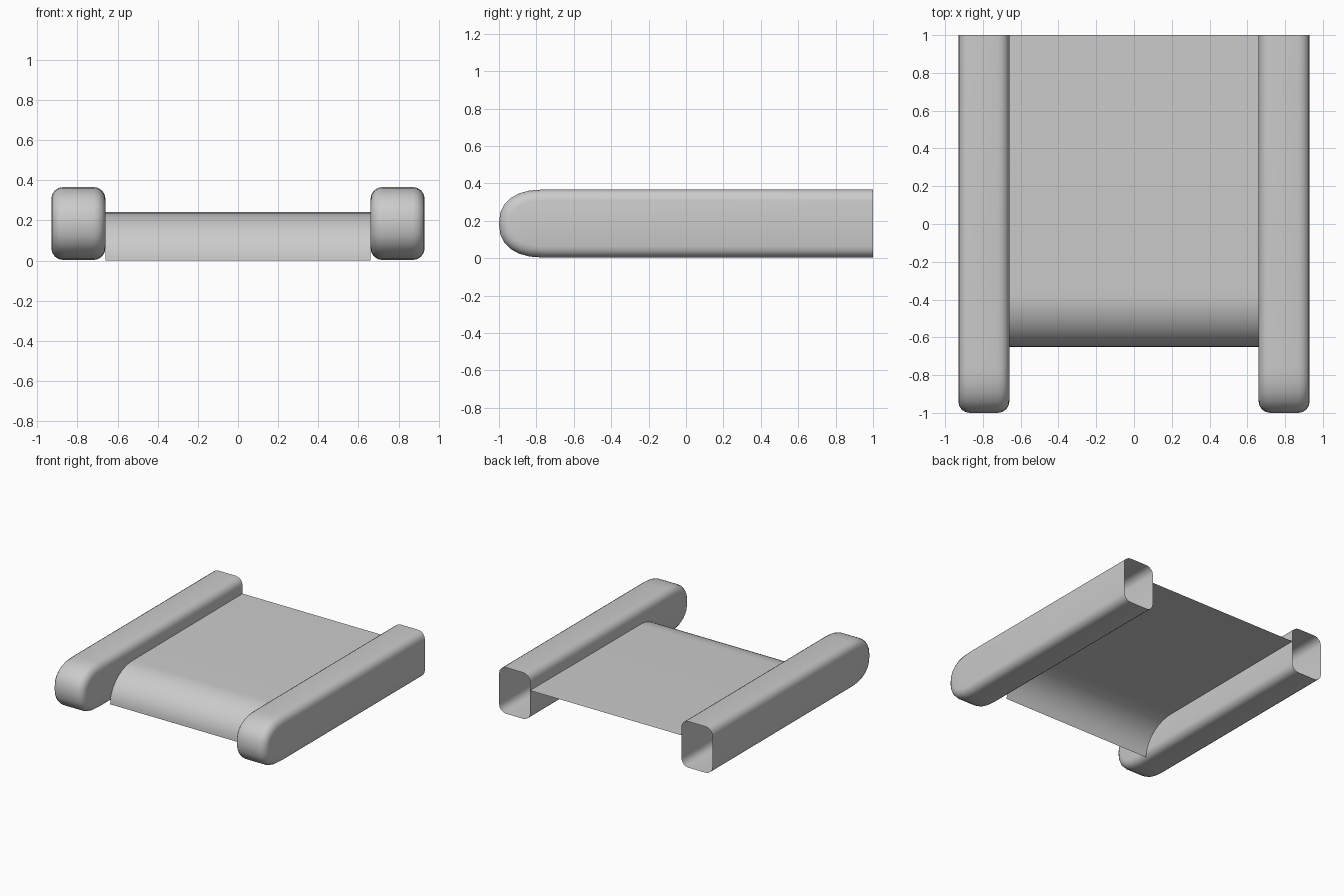
import bpy, bmesh
from math import sin, cos, pi, copysign, radians

cube = bpy.data.objects.get("Cube")
if cube:
    bpy.data.objects.remove(cube)

GREY = (0.6, 0.6, 0.6, 1)
mat = bpy.data.materials.new("plain_grey")
mat.use_nodes = True
mat.diffuse_color = GREY
mat.node_tree.nodes["Principled BSDF"].inputs["Base Color"].default_value = GREY


def finish(bm, name, angle):
    mesh = bpy.data.meshes.new(name)
    bm.to_mesh(mesh)
    bm.free()
    mesh.materials.append(mat)
    ob = bpy.data.objects.new(name, mesh)
    bpy.context.collection.objects.link(ob)
    bpy.ops.object.select_all(action="DESELECT")
    bpy.context.view_layer.objects.active = ob
    ob.select_set(True)
    bpy.ops.object.shade_smooth_by_angle(angle=radians(angle))
    return ob


def power(v, p):
    return copysign(abs(v) ** p, v)


def side_rail(name, side):
    """Hollow rail: round-nosed side profile, softened rims, open back."""
    mid, half, nose, steps = 0.185, 0.182, 0.24, 12
    profile = [(1, mid + half)]
    for i in range(steps + 1):
        a = pi * i / steps
        profile.append((nose - 1 - nose * power(sin(a), 0.85),
                        mid + half * power(cos(a), 0.85)))
    profile.append((1, mid - half))

    bm = bmesh.new()
    inner, outer = [[bm.verts.new((side * x, y, z)) for y, z in profile]
                    for x in (0.66, 0.93)]
    bm.faces.new(inner)
    bm.faces.new(outer[::-1])
    for i in range(len(profile) - 1):
        bm.faces.new((inner[i], outer[i], outer[i + 1], inner[i + 1]))
    bmesh.ops.recalc_face_normals(bm, faces=bm.faces)
    # Round the long rims, leaving the open back edge sharp
    rims = [e for e in bm.edges if len(e.link_faces) == 2
            and any(len(f.verts) > 4 for f in e.link_faces)]
    bmesh.ops.bevel(bm, geom=rims, offset=0.06, segments=4, profile=0.5,
                    affect="EDGES", clamp_overlap=True)
    return finish(bm, name, 40)


def centre_deck():
    """Thin sheet that curls down to the ground at the front."""
    steps, depth, height = 14, 0.28, 0.238
    path = [(depth - 0.65 - depth * cos(a), height * sin(a))
            for a in (pi / 2 * i / steps for i in range(steps + 1))]
    path.append((1, 0.242))
    bm = bmesh.new()
    rows = [[bm.verts.new((x, y, z)) for x in (-0.66, 0.66)] for y, z in path]
    for a, b in zip(rows, rows[1:]):
        bm.faces.new((a[0], a[1], b[1], b[0]))
    return finish(bm, "centre_deck", 40)


side_rail("left_rail", 1)
side_rail("right_rail", -1)
centre_deck()
